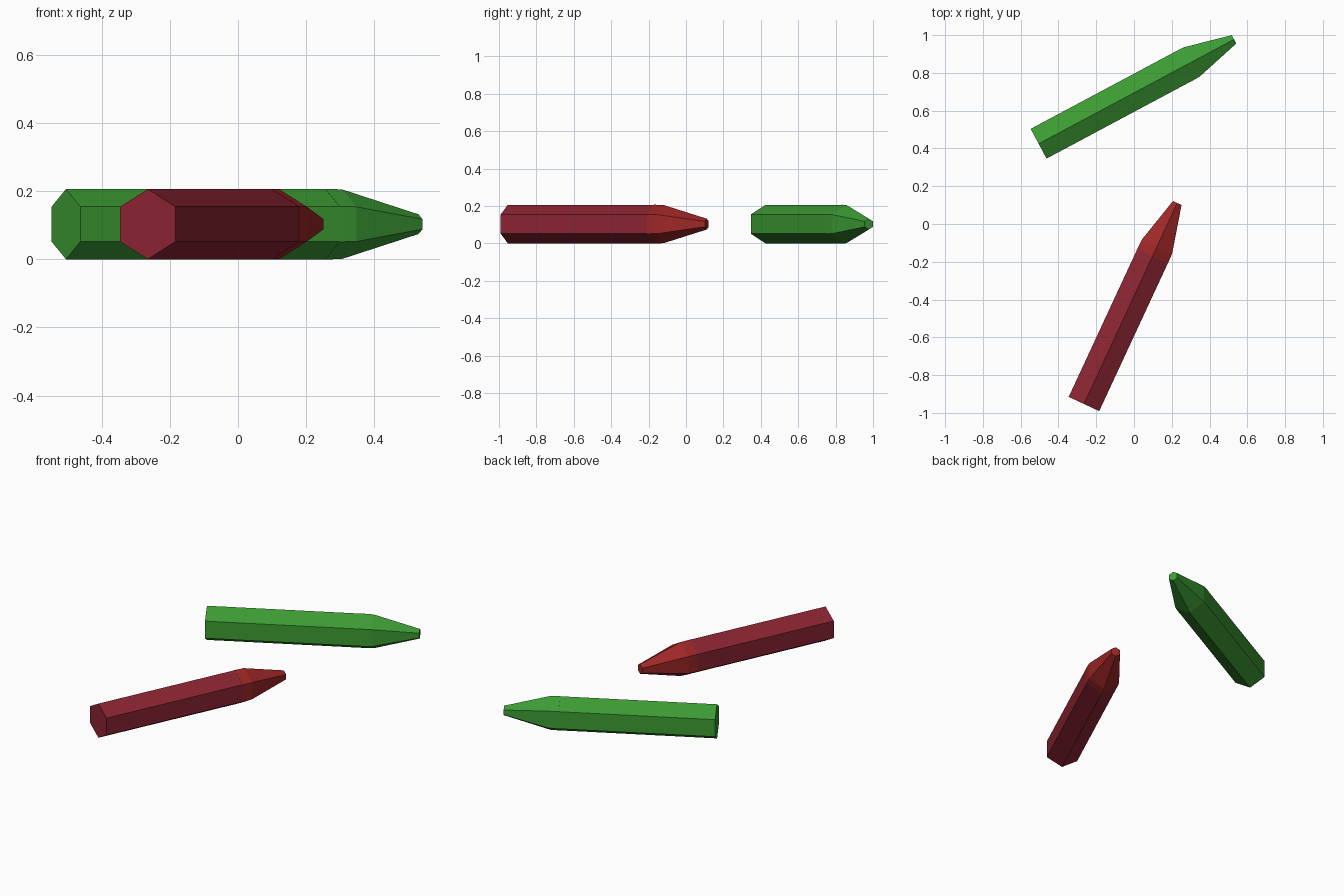
import bpy, bmesh, math
from mathutils import Matrix, Vector

if "Cube" in bpy.data.objects:
    bpy.data.objects.remove(bpy.data.objects["Cube"])


def material(name, color):
    m = bpy.data.materials.new(name)
    m.use_nodes = True
    m.diffuse_color = (*color, 1)
    m.node_tree.nodes["Principled BSDF"].inputs["Base Color"].default_value = (*color, 1)
    return m


def hex_loft(name, profile, mat, matrix):
    """Closed six-sided loft along local x; profile holds (distance, radius) pairs."""
    bm = bmesh.new()
    rings = []
    for x, r in profile:
        angles = [math.radians(90 + 60 * i) for i in range(6)]
        rings.append([bm.verts.new((x, r * math.cos(a), r * math.sin(a))) for a in angles])
    for a, b in zip(rings, rings[1:]):
        for i in range(6):
            j = (i + 1) % 6
            bm.faces.new((a[i], a[j], b[j], b[i]))
    bm.faces.new(rings[0])
    bm.faces.new(rings[-1])
    bmesh.ops.recalc_face_normals(bm, faces=bm.faces)
    mesh = bpy.data.meshes.new(name)
    bm.to_mesh(mesh)
    bm.free()
    mesh.materials.append(mat)
    obj = bpy.data.objects.new(name, mesh)
    obj.matrix_world = matrix
    bpy.context.collection.objects.link(obj)


RADIUS = 0.103


def crayon(name, back, angle, body_mat, tip_mat):
    place = Matrix.Translation(Vector((*back, RADIUS))) @ Matrix.Rotation(math.radians(angle), 4, "Z")
    # Straight barrel
    hex_loft(name + "_barrel", [(0, RADIUS), (0.885, RADIUS)], body_mat, place)
    # Tip with a short collar that wraps the barrel end
    hex_loft(name + "_tip", [(0.863, RADIUS + 0.0008), (0.919, RADIUS - 0.001), (1.173, 0.029)],
             tip_mat, place)


red_body = material("dark red barrel", (0.262, 0.018, 0.032))
red_tip = material("red tip", (0.345, 0.020, 0.020))
green_body = material("green barrel", (0.045, 0.328, 0.032))
green_tip = material("green tip", (0.045, 0.330, 0.036))

crayon("red_crayon", (-0.265, -0.953), 65.1, red_body, red_tip)
crayon("green_crayon", (-0.505, 0.425), 28.1, green_body, green_tip)
